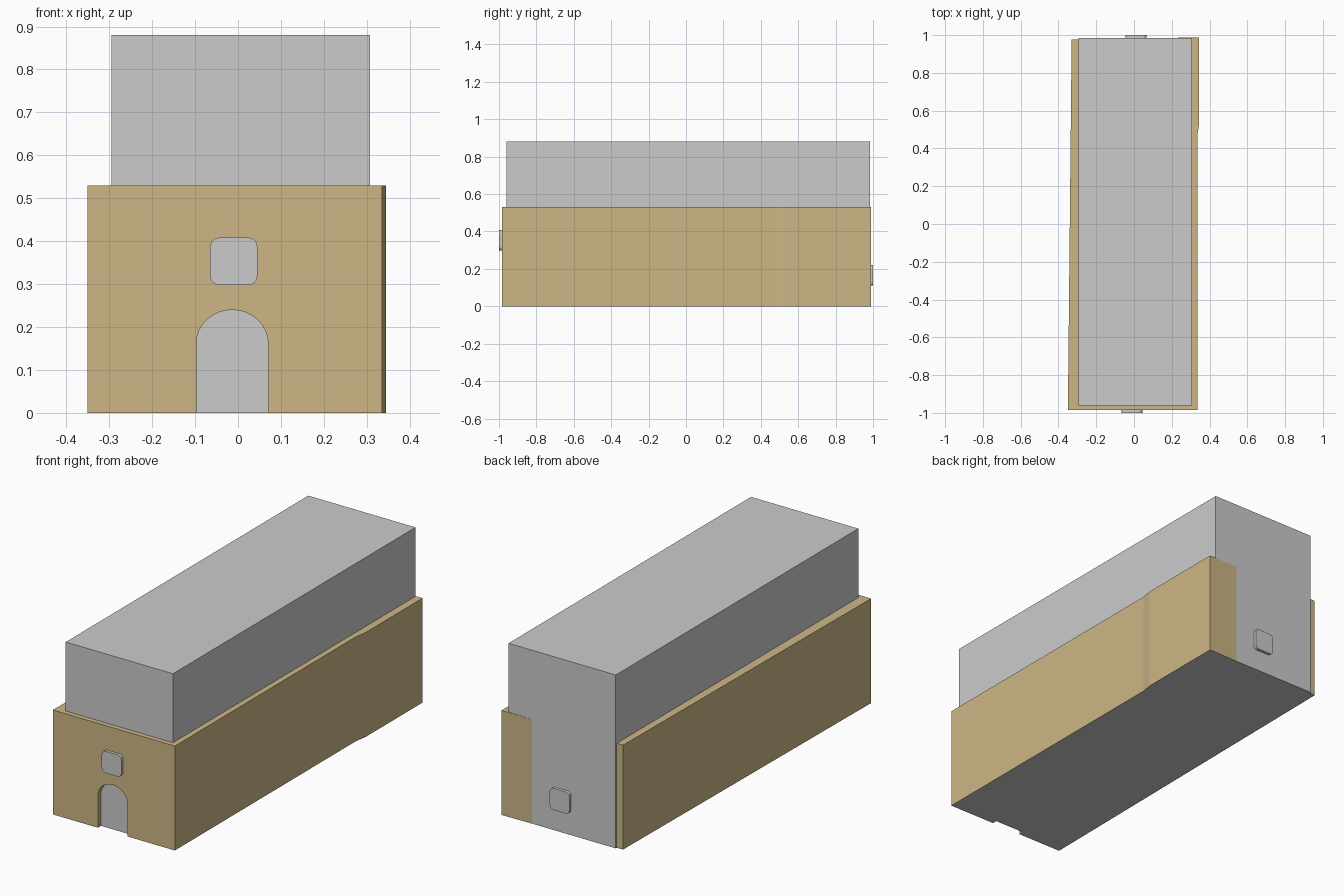
import bpy, bmesh, math

if "Cube" in bpy.data.objects:
    bpy.data.objects.remove(bpy.data.objects["Cube"])


def material(name, color):
    mat = bpy.data.materials.new(name)
    mat.diffuse_color = color
    mat.use_nodes = True
    mat.node_tree.nodes["Principled BSDF"].inputs["Base Color"].default_value = mat.diffuse_color
    return mat


def prism(name, points, direction):
    """Extrude a flat outline of 3D points along a direction."""
    bm = bmesh.new()
    face = bm.faces.new([bm.verts.new(p) for p in points])
    ext = bmesh.ops.extrude_face_region(bm, geom=[face], use_keep_orig=True)
    verts = [g for g in ext["geom"] if isinstance(g, bmesh.types.BMVert)]
    bmesh.ops.translate(bm, verts=verts, vec=direction)
    bmesh.ops.recalc_face_normals(bm, faces=bm.faces)
    mesh = bpy.data.meshes.new(name)
    bm.to_mesh(mesh)
    bm.free()
    obj = bpy.data.objects.new(name, mesh)
    bpy.context.collection.objects.link(obj)
    return obj


def window(name, cx, cz, y0, y1, half=0.055, r=0.02, steps=3):
    """Square plate with rounded corners."""
    pts = []
    for k, (sx, sz) in enumerate([(1, 1), (-1, 1), (-1, -1), (1, -1)]):
        for i in range(steps + 1):
            a = math.pi / 2 * (k + i / steps)
            pts.append((cx + sx * (half - r) + r * math.cos(a), y0,
                        cz + sz * (half - r) + r * math.sin(a)))
    return prism(name, pts, (0, y1 - y0, 0))


# Tall inner block
prism("upper_block", [(-0.295, -0.96, 0), (0.307, -0.96, 0),
                      (0.307, 0.985, 0), (-0.295, 0.985, 0)], (0, 0, 0.88))

# Lower outer walls, slightly irregular in plan
plan = [(-0.35, -0.985), (0.335, -0.985), (0.335, 0.47),
        (0.345, 0.53), (0.345, 0.988), (-0.33, 0.976)]
walls = prism("outer_walls", [(x, y, 0) for x, y in plan], (0, 0, 0.53))
walls.data.materials.append(material("tan_wall", (0.61, 0.47, 0.24, 1)))
walls.data.materials.append(material("grey_base", (0.8, 0.8, 0.8, 1)))
for p in walls.data.polygons:
    p.material_index = 1 if p.normal.z < -0.5 else 0

# Arched doorway, cut through to the inner block
cx, hw, spring, rise = -0.0135, 0.0835, 0.162, 0.078
arch = [(cx - hw, -1.05, -0.1), (cx + hw, -1.05, -0.1)]
arch += [(cx + hw * math.cos(math.pi * i / 16), -1.05,
          spring + rise * math.sin(math.pi * i / 16)) for i in range(17)]
cutter = prism("door_cutter", arch, (0, 0.095, 0))
cutter.data.materials.append(walls.data.materials[0])
cutter.hide_render = True
mod = walls.modifiers.new("doorway", "BOOLEAN")
mod.object = cutter
mod.operation = "DIFFERENCE"
mod.solver = "EXACT"
bpy.context.view_layer.objects.active = walls
bpy.ops.object.modifier_apply(modifier=mod.name)
bpy.data.objects.remove(cutter)

# Windows on the front and back
window("front_window", -0.01, 0.353, -1.0, -0.98)
window("back_window", 0.01, 0.165, 0.98, 1.0)
